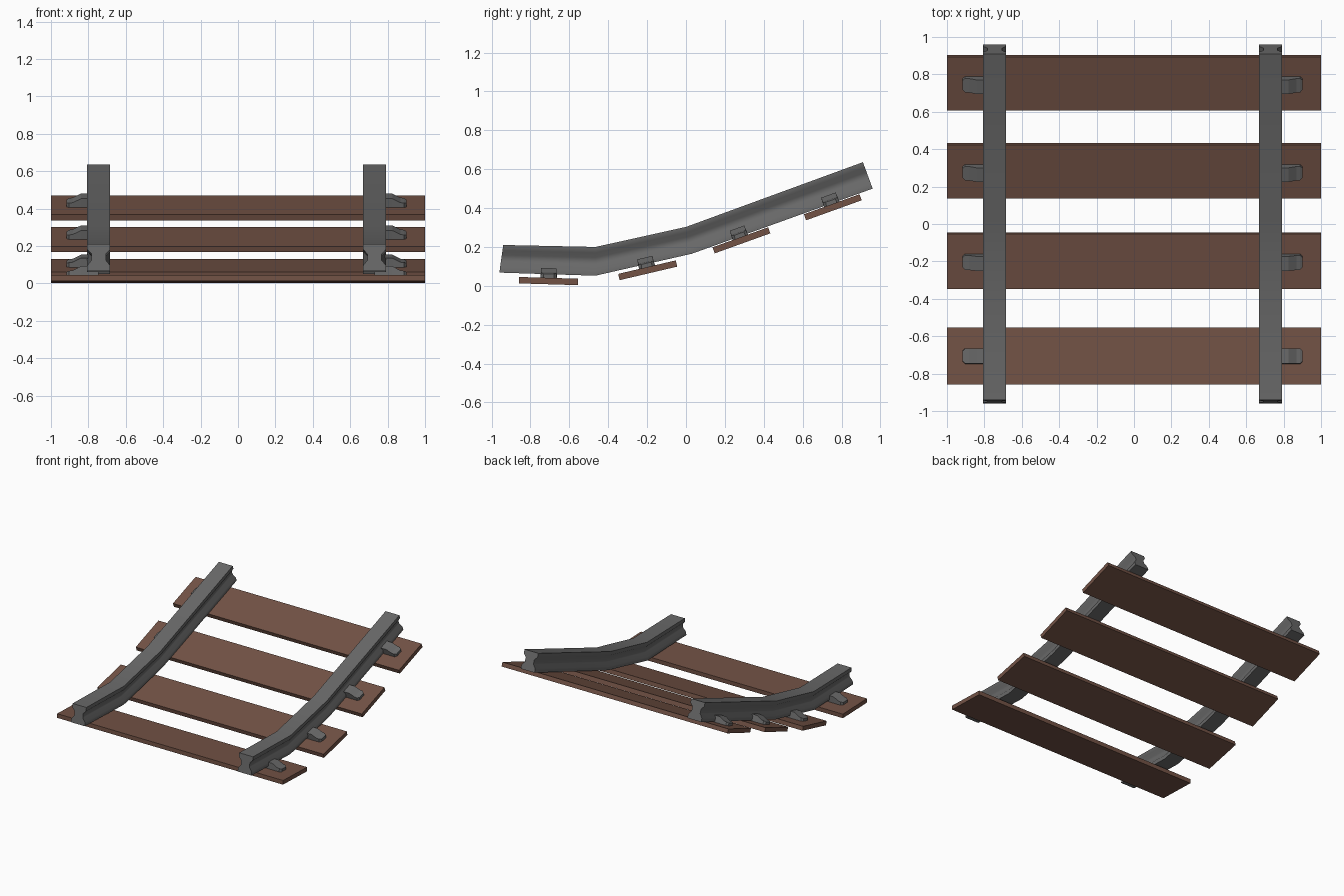
import bpy, bmesh
from math import radians
from mathutils import Matrix, Vector

if "Cube" in bpy.data.objects:
    bpy.data.objects.remove(bpy.data.objects["Cube"])

MID = -0.0075  # the two rails mirror about this x


def material(name, colour):
    m = bpy.data.materials.new(name)
    m.diffuse_color = (*colour, 1)
    m.use_nodes = True
    m.node_tree.nodes["Principled BSDF"].inputs["Base Color"].default_value = m.diffuse_color
    return m


steel = material("dark_steel", (0.14, 0.14, 0.14))
wood = material("brown_wood", (0.17, 0.085, 0.06))


def loft(name, rings, mat):
    """Skin a list of equal-length point rings and cap both ends."""
    bm = bmesh.new()
    loops = [[bm.verts.new(p) for p in ring] for ring in rings]
    n = len(loops[0])
    for a, b in zip(loops, loops[1:]):
        for i in range(n):
            j = (i + 1) % n
            bm.faces.new((a[i], a[j], b[j], b[i]))
    bm.faces.new(loops[0])
    bm.faces.new(loops[-1])
    bmesh.ops.recalc_face_normals(bm, faces=bm.faces[:])
    me = bpy.data.meshes.new(name)
    bm.to_mesh(me)
    bm.free()
    me.materials.append(mat)
    ob = bpy.data.objects.new(name, me)
    bpy.context.collection.objects.link(ob)
    return ob


# Rail: half section (half width, height fraction) swept along the bent track
half = [(0.061, 0), (0.061, 0.2), (0.038, 0.4), (0.038, 0.63), (0.061, 0.8), (0.061, 1)]
section = half + [(-w, h) for w, h in reversed(half)]
# stations: bottom (y, z) and top (y, z)
stations = [((-0.96, 0.068), (-0.94, 0.21)), ((-0.467, 0.052), (-0.465, 0.2)),
            ((0.03, 0.165), (0.0, 0.303)), ((0.96, 0.5), (0.91, 0.636))]
for side, s in (("left", -1), ("right", 1)):
    rings = []
    for b, t in stations:
        b, t = Vector(b), Vector(t)
        rings.append([(MID + s * 0.7375 + w, *b.lerp(t, h)) for w, h in section])
    rail = loft(side + "_rail", rings, steel)
    bpy.ops.object.select_all(action='DESELECT')
    rail.select_set(True)
    bpy.context.view_layer.objects.active = rail
    bpy.ops.object.shade_smooth_by_angle(angle=radians(50))

# Sleepers with a clip outside each rail: centre y, centre z, tilt
L, T = 0.152, 0.0165
clip = [(0.73, 0.05, 0.042), (0.825, 0.05, 0.042), (0.868, 0.028, 0.042),
        (0.888, 0.025, 0.042), (0.902, 0.02, 0.028)]  # x, height, half width
for k, (y, z, tilt) in enumerate([(-0.707, 0.0245, -1.7), (-0.197, 0.08, 13.2),
                                  (0.285, 0.234, 19.8), (0.755, 0.404, 19.8)], 1):
    pose = Matrix.Translation((0, y, z)) @ Matrix.Rotation(radians(tilt), 4, 'X')
    plank = [[(x, -L, -T), (x, L, -T), (x, L, T), (x, -L, T)] for x in (-1, 1)]
    loft(f"sleeper_{k}", plank, wood).matrix_world = pose
    for side, s in (("left", -1), ("right", 1)):
        rings = [[(MID + s * (x - MID), v, T + h) for v, h in
                  ((-w, 0), (w, 0), (w - 0.002, ht), (0.002 - w, ht))]
                 for x, ht, w in clip]
        loft(f"{side}_rail_clip_{k}", rings, steel).matrix_world = pose
